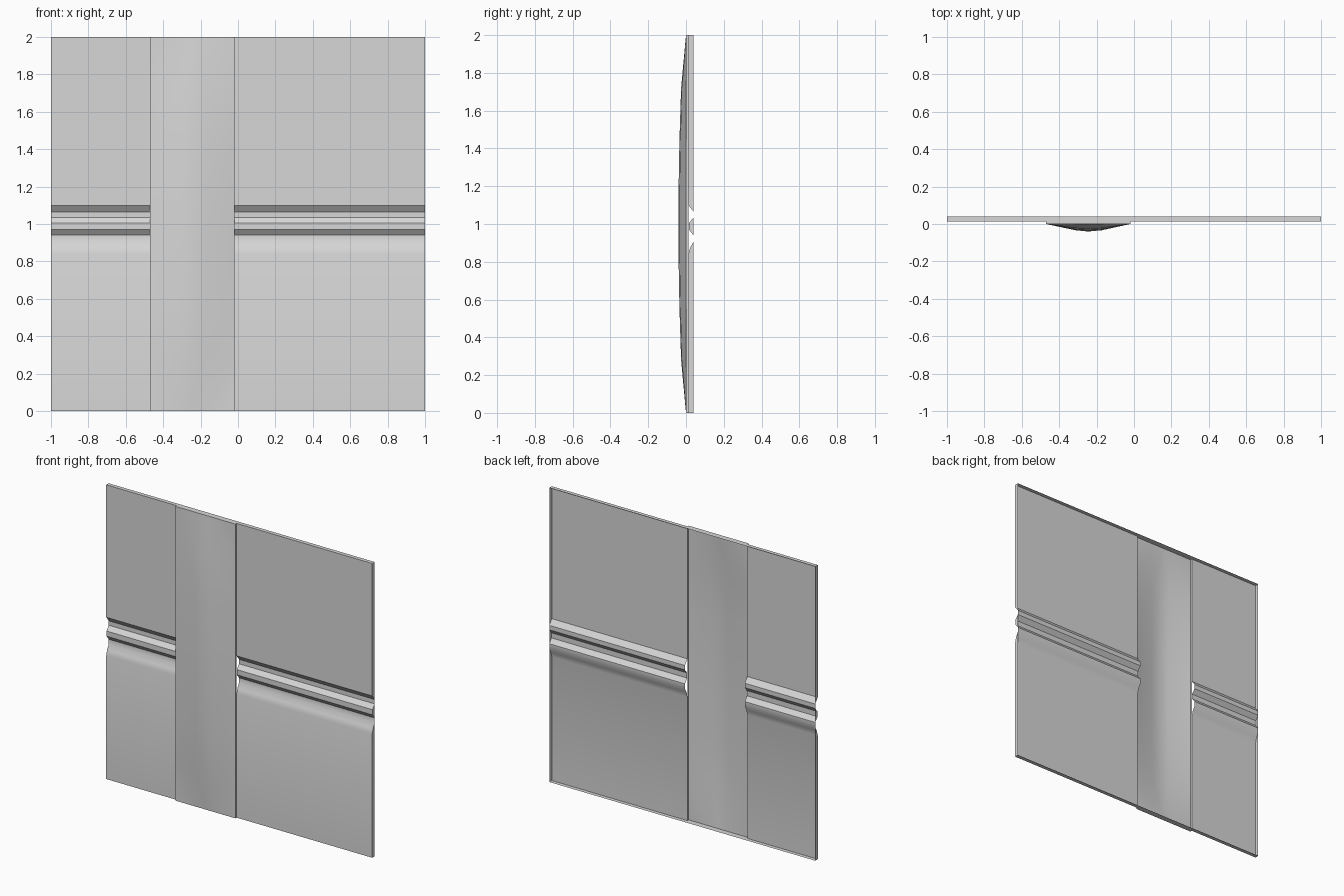
import bpy
import bmesh

if "Cube" in bpy.data.objects:
    bpy.data.objects.remove(bpy.data.objects["Cube"], do_unlink=True)

BACK, SHEET = 0.04, 0.013
STRIP_LEFT, STRIP_RIGHT = -0.47, -0.02

grey = bpy.data.materials.new("light_grey")
grey.use_nodes = True
colour = (0.68, 0.68, 0.68, 1)
grey.diffuse_color = colour
grey.node_tree.nodes["Principled BSDF"].inputs["Base Color"].default_value = colour


def make_object(name, polygons):
    """Weld a list of polygons into one smooth-by-angle sheet."""
    bm = bmesh.new()
    for points in polygons:
        bm.faces.new([bm.verts.new(p) for p in points])
    bmesh.ops.remove_doubles(bm, verts=bm.verts[:], dist=1e-5)
    mesh = bpy.data.meshes.new(name)
    bm.to_mesh(mesh)
    bm.free()
    mesh.materials.append(grey)
    obj = bpy.data.objects.new(name, mesh)
    bpy.context.collection.objects.link(obj)
    bpy.ops.object.select_all(action="DESELECT")
    obj.select_set(True)
    bpy.context.view_layer.objects.active = obj
    bpy.ops.object.shade_smooth_by_angle()


# Side profile (y, z) of the pressed sheet, with two grooves and folded ends
profile = [
    (BACK, 2), (SHEET, 2), (SHEET, 1.1), (BACK, 1.065), (BACK, 1.035),
    (0.016, 1.005), (0.016, 0.97), (BACK, 0.94), (BACK, 0.907),
    (0.022, 0.875), (SHEET, 0.84), (SHEET, 0), (BACK, 0),
]


def make_panel(name, x0, x1):
    """Extrude the profile, then fold a flange back at the outer side."""
    polygons = []
    for (ya, za), (yb, zb) in zip(profile, profile[1:]):
        polygons.append([(x0, ya, za), (x0, yb, zb), (x1, yb, zb), (x1, ya, za)])
        if za > zb and min(ya, yb) < BACK:
            outer = x1 if x1 > 0.5 else x0
            flange = [(outer, ya, za), (outer, yb, zb), (outer, BACK, zb), (outer, BACK, za)]
            polygons.append(flange if outer > 0 else flange[::-1])
    return make_object(name, polygons)


make_panel("narrow_panel", -1, STRIP_LEFT)
make_panel("wide_panel", STRIP_RIGHT, 1)

# Bulged strip: a width curve times a height curve
across = [(STRIP_LEFT, 0), (-0.31, 0.85), (-0.245, 1), (-0.175, 0.85), (STRIP_RIGHT, 0)]
half = [(0, 0), (0.28, 0.65), (0.56, 0.87), (0.85, 1)]
up = half + [(2 - z, k) for z, k in reversed(half)]


def bulge(i, j):
    x, a = across[i]
    z, b = up[j]
    return (x, -BACK * a * b, z)


strip = []
for i in range(len(across) - 1):
    for j in range(len(up) - 1):
        a, b, c, d = bulge(i, j), bulge(i + 1, j), bulge(i + 1, j + 1), bulge(i, j + 1)
        # Diagonals run outwards towards mid-height
        if (i >= 2) == (j <= 3):
            strip += [[a, b, c], [a, c, d]]
        else:
            strip += [[a, b, d], [b, c, d]]

# Side returns and folded top and bottom flanges of the strip
for x, flip in ((STRIP_LEFT, True), (STRIP_RIGHT, False)):
    for (z0, _), (z1, _) in zip(up, up[1:]):
        wall = [(x, 0, z0), (x, SHEET, z0), (x, SHEET, z1), (x, 0, z1)]
        strip.append(wall[::-1] if flip else wall)
for z, flip in ((0, True), (2, False)):
    for (x0, _), (x1, _) in zip(across, across[1:]):
        fold = [(x0, 0, z), (x1, 0, z), (x1, BACK, z), (x0, BACK, z)]
        strip.append(fold[::-1] if flip else fold)
make_object("bulged_strip", strip)
